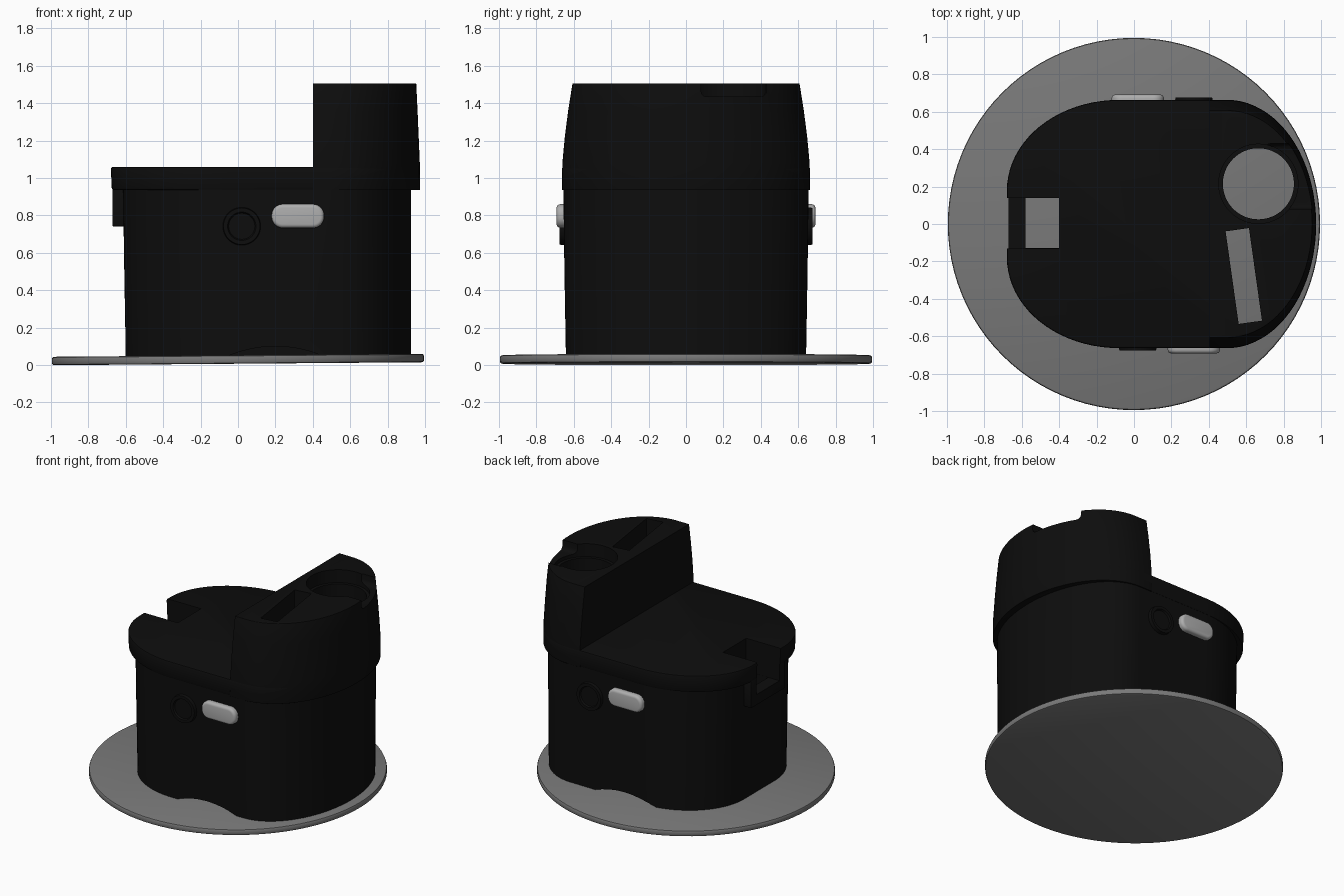
import bpy, bmesh, math
from math import sin, cos, pi

if "Cube" in bpy.data.objects:
    bpy.data.objects.remove(bpy.data.objects["Cube"], do_unlink=True)


def material(name, r, g, b):
    m = bpy.data.materials.new(name)
    m.use_nodes = True
    m.diffuse_color = (r, g, b, 1)
    m.node_tree.nodes["Principled BSDF"].inputs["Base Color"].default_value = (r, g, b, 1)
    return m


BLACK = material("black plastic", 0.004, 0.004, 0.004)
GREY = material("mid grey", 0.19, 0.19, 0.19)
LIGHT = material("light grey", 0.42, 0.42, 0.42)


def new_object(name, bm, mat=BLACK):
    bmesh.ops.recalc_face_normals(bm, faces=bm.faces)
    mesh = bpy.data.meshes.new(name)
    bm.to_mesh(mesh)
    bm.free()
    ob = bpy.data.objects.new(name, mesh)
    bpy.context.collection.objects.link(ob)
    mesh.materials.append(mat)
    return ob


def activate(ob):
    bpy.ops.object.select_all(action='DESELECT')
    ob.select_set(True)
    bpy.context.view_layer.objects.active = ob


def smooth(ob, angle=35):
    activate(ob)
    bpy.ops.object.shade_smooth_by_angle(angle=math.radians(angle))


def apply(ob, mod):
    activate(ob)
    bpy.ops.object.modifier_apply(modifier=mod.name)


def bevel(ob, width, segments=3, angle=40):
    mod = ob.modifiers.new("Bevel", 'BEVEL')
    mod.width, mod.segments = width, segments
    mod.limit_method, mod.angle_limit = 'ANGLE', math.radians(angle)
    apply(ob, mod)


def cut(ob, cutters):
    for c in cutters:
        mod = ob.modifiers.new("Cut", 'BOOLEAN')
        mod.operation, mod.solver, mod.object = 'DIFFERENCE', 'EXACT', c
        apply(ob, mod)


def box(name, lo, hi, mat=BLACK):
    bm = bmesh.new()
    bmesh.ops.create_cube(bm, size=1)
    for v in bm.verts:
        v.co = [a + (b - a) * (c + 0.5) for a, b, c in zip(lo, hi, v.co)]
    return new_object(name, bm, mat)


def cylinder(name, r, z0, z1, x=0, y=0, mat=BLACK, sides=64):
    bm = bmesh.new()
    bmesh.ops.create_cone(bm, cap_ends=True, segments=sides, radius1=r, radius2=r, depth=z1 - z0)
    bmesh.ops.translate(bm, verts=bm.verts, vec=(x, y, (z0 + z1) / 2))
    return new_object(name, bm, mat)


def outline(x0, x1, hy, n=20, flat=0.18):
    """D-like plan: broad rounded corners on the left, a half ellipse on the right."""
    right = [(0.5 + (x1 - 0.5) * cos(a), hy * sin(a))
             for a in (pi * (i / (2 * n) - 0.5) for i in range(2 * n + 1))]
    left = [(-0.08 + (x0 + 0.08) * sin(a), flat + (hy - flat) * cos(a))
            for a in (pi / 2 * i / n for i in range(n + 1))]
    return right + left + [(x, -y) for x, y in reversed(left)]


def loft(name, rings, min_x=None):
    bm = bmesh.new()
    loops = []
    for z, x0, x1, hy in rings:
        pts = outline(x0, x1, hy)
        if min_x is not None:
            pts = [(max(x, min_x), y) for x, y in pts]
        loops.append([bm.verts.new((x, y, z)) for x, y in pts])
    for a, b in zip(loops, loops[1:]):
        for i in range(len(a)):
            j = (i + 1) % len(a)
            bm.faces.new((a[i], a[j], b[j], b[i]))
    bm.faces.new(loops[0])
    bm.faces.new(loops[-1])
    bmesh.ops.remove_doubles(bm, verts=bm.verts, dist=0.0005)
    return new_object(name, bm)


# Round base plate, slightly tilted
plate = cylinder("base_plate", 0.995, 0.007, 0.052, mat=GREY, sides=96)
bevel(plate, 0.012, 2)
plate.rotation_euler.y = -0.008
smooth(plate)

# Main housing, lid and raised tower
body = loft("body", [(0.04, -0.6, 0.925, 0.642), (0.5, -0.608, 0.925, 0.65),
                     (0.96, -0.615, 0.925, 0.656)])
lid = loft("lid", [(0.935, -0.675, 0.968, 0.66), (1.06, -0.68, 0.97, 0.664)])
bevel(lid, 0.012, 2, 60)
tower = loft("tower", [(0.935, -0.68, 0.974, 0.663), (1.08, -0.68, 0.972, 0.661),
                       (1.22, -0.68, 0.966, 0.648), (1.36, -0.68, 0.96, 0.63),
                       (1.505, -0.68, 0.953, 0.607)], min_x=0.4)
bevel(tower, 0.025, 3, 60)
latch = box("latch", (-0.672, -0.2, 0.74), (-0.58, 0.2, 0.95))
bevel(latch, 0.008, 2)

# Cutters: spout notch, shafts, finger dip and foot arches
notch = box("notch_cutter", (-0.8, -0.13, 0.82), (-0.4, 0.14, 1.3))
square_shaft = box("square_shaft_cutter", (-0.59, -0.129, 0), (-0.401, 0.139, 1))
cup_shaft = cylinder("cup_shaft_cutter", 0.19, 0, 1.7, 0.665, 0.215)
cup_rim = cylinder("cup_rim_cutter", 0.212, 1.41, 1.7, 0.665, 0.215)
slot = box("slot_cutter", (-0.063, -0.25, 0), (0.063, 0.25, 1.7))
slot.location = (0.587, -0.278, 0)
slot.rotation_euler.z = math.radians(8)
dip = box("dip_cutter", (0.7, 0.08, 1.435), (1.2, 0.43, 1.7))
bevel(dip, 0.03, 3)
arches = []
for side, x in ((-1, 0.2), (1, 0.05)):
    arch = cylinder("arch_cutter", 0.65, -0.1, 0.1)
    arch.rotation_euler.x = pi / 2
    arch.location = (x, side * 0.62, -0.55)
    arches.append(arch)
bpy.context.view_layer.update()

cut(body, [notch, square_shaft, cup_shaft, slot] + arches)
cut(lid, [notch, cup_shaft, slot])
cut(tower, [cup_shaft, cup_rim, slot, dip])
cut(latch, [notch])
for c in [notch, square_shaft, cup_shaft, cup_rim, slot, dip] + arches:
    bpy.data.objects.remove(c, do_unlink=True)
for part in (body, lid, tower, latch):
    smooth(part)

# Dished round dial and pill shaped light on each long side
for side, name in ((-1, "front"), (1, "back")):
    middle = 0.17
    dial_x, light_x = middle + side * 0.15, middle - side * 0.15

    bm = bmesh.new()
    bmesh.ops.create_cone(bm, cap_ends=True, segments=40, radius1=0.105, radius2=0.098, depth=0.05)
    bm.faces.ensure_lookup_table()
    cap = max(bm.faces, key=lambda f: f.calc_center_median().z)
    bmesh.ops.inset_individual(bm, faces=[cap], thickness=0.022)
    bmesh.ops.inset_individual(bm, faces=[cap], thickness=0.006, depth=-0.012)
    dial = new_object(name + "_dial", bm)
    dial.rotation_euler.x = -side * pi / 2
    dial.location = (dial_x, side * 0.652, 0.742)
    smooth(dial)

    light = box(name + "_light", (light_x - 0.14, -0.04, 0.733), (light_x + 0.14, 0.04, 0.86), LIGHT)
    light.location.y = side * 0.652
    # Round the ends in plan first, then soften the rim
    bm = bmesh.new()
    bm.from_mesh(light.data)
    ends = [e for e in bm.edges if abs(e.verts[0].co.y - e.verts[1].co.y) > 0.05]
    bmesh.ops.bevel(bm, geom=ends, offset=0.058, segments=8, profile=0.5, affect='EDGES')
    bm.to_mesh(light.data)
    bm.free()
    bevel(light, 0.02, 4, 50)
    smooth(light, 50)
